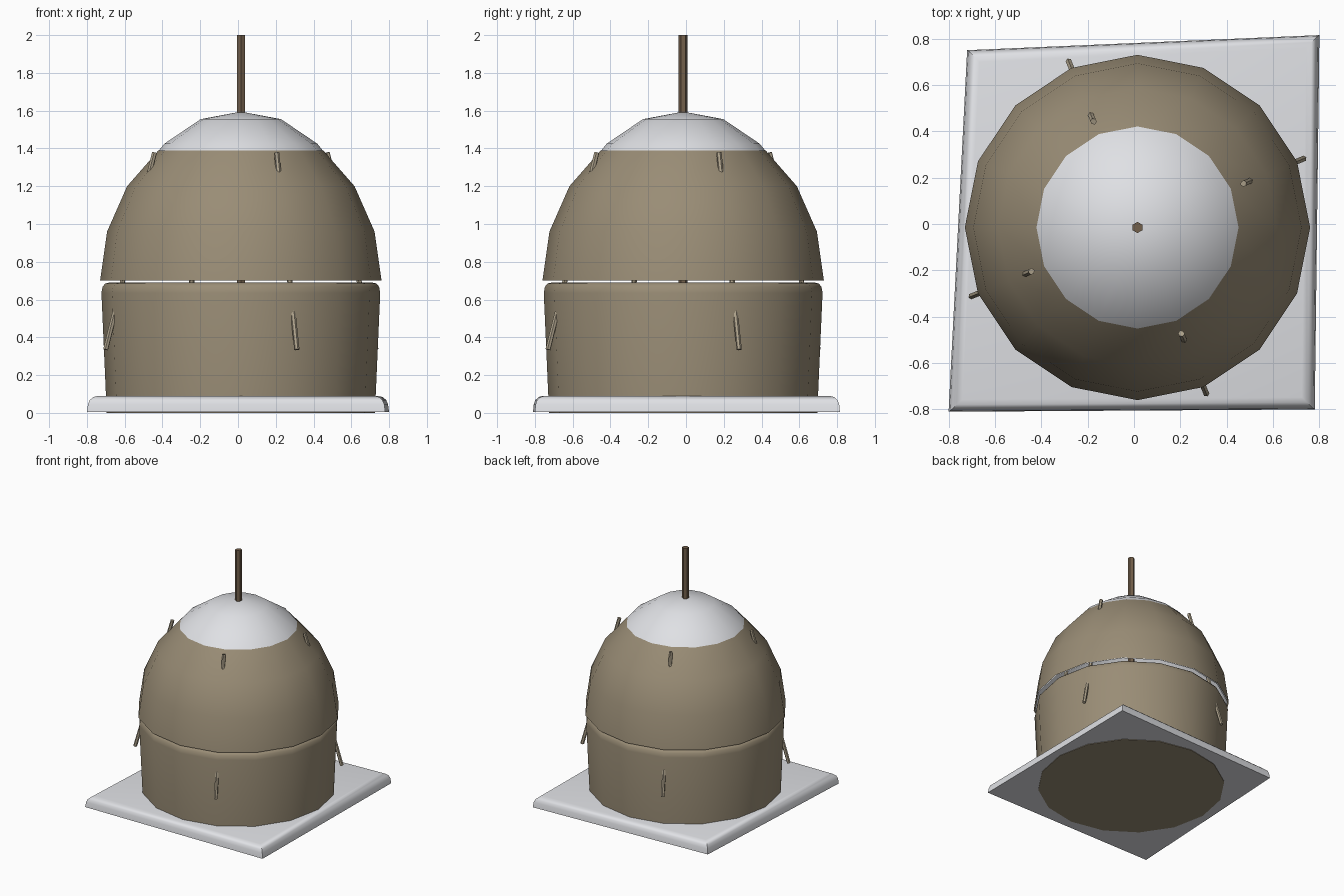
import bpy, bmesh, math
from mathutils import Vector

if "Cube" in bpy.data.objects:
    bpy.data.objects.remove(bpy.data.objects["Cube"])

CX, CY = 0.015, -0.015   # axis of the hut


def material(name, rgb):
    m = bpy.data.materials.new(name)
    m.diffuse_color = (*rgb, 1)
    m.use_nodes = True
    m.node_tree.nodes["Principled BSDF"].inputs["Base Color"].default_value = m.diffuse_color
    return m


HIDE = material("hide_brown", (0.32, 0.265, 0.18))
CLOTH = material("pale_grey", (0.74, 0.75, 0.78))
WOOD = material("dark_wood", (0.17, 0.115, 0.07))
STICK = material("light_wood", (0.42, 0.36, 0.26))


def finish(name, bm, mat, angle=40):
    bmesh.ops.recalc_face_normals(bm, faces=bm.faces)
    me = bpy.data.meshes.new(name)
    bm.to_mesh(me)
    bm.free()
    ob = bpy.data.objects.new(name, me)
    bpy.context.collection.objects.link(ob)
    me.materials.append(mat)
    bpy.ops.object.select_all(action='DESELECT')
    ob.select_set(True)
    bpy.context.view_layer.objects.active = ob
    bpy.ops.object.shade_smooth_by_angle(angle=math.radians(angle))
    return ob


def lathe(name, profile, mat, sides=16, cap_bottom=False, cap_top=False):
    """Revolve (radius, height) pairs; a zero radius becomes a tip."""
    bm = bmesh.new()
    rings = []
    for r, z in profile:
        n = sides if r else 1
        rings.append([bm.verts.new((CX + r * math.cos(math.tau * i / sides),
                                    CY + r * math.sin(math.tau * i / sides), z))
                      for i in range(n)])
    for a, b in zip(rings, rings[1:]):
        for i in range(sides):
            j = (i + 1) % sides
            if len(b) == 1:
                bm.faces.new((a[i], a[j], b[0]))
            else:
                bm.faces.new((a[i], a[j], b[j], b[i]))
    if cap_bottom:
        bm.faces.new(rings[0])
    if cap_top:
        bm.faces.new(rings[-1])
    return finish(name, bm, mat, 50)


def rod(name, a, b, radius, mat):
    a, b = Vector(a), Vector(b)
    bm = bmesh.new()
    bmesh.ops.create_cone(bm, cap_ends=True, segments=6, radius1=radius,
                          radius2=radius, depth=(b - a).length)
    ob = finish(name, bm, mat, 30)
    ob.location = (a + b) / 2
    if abs((b - a).normalized().z) < 0.9999:
        ob.rotation_euler = (b - a).to_track_quat('Z', 'Y').to_euler()
    return ob


# Uneven ground slab with rounded upper edges
bm = bmesh.new()
corners = [(-0.80, -0.81), (0.78, -0.80), (0.80, 0.815), (-0.72, 0.75)]
low = [bm.verts.new((x, y, 0.004)) for x, y in corners]
high = [bm.verts.new((x * 0.985, y * 0.99, 0.09)) for x, y in corners]
bm.faces.new(low)
bm.faces.new(high)
for i in range(4):
    j = (i + 1) % 4
    bm.faces.new((low[i], low[j], high[j], high[i]))
top_edges = [e for e in bm.edges if all(v in high for v in e.verts)]
bmesh.ops.bevel(bm, geom=top_edges, offset=0.045, segments=3, profile=0.5,
                affect='EDGES')
finish("ground_slab", bm, CLOTH, 40)

# Lower wall, slightly flared with a rounded top rim
lathe("lower_wall", [(0.71, 0.0), (0.738, 0.635), (0.732, 0.668), (0.718, 0.685),
                     (0.695, 0.69)], HIDE, cap_bottom=True, cap_top=True)

# Pale inner dome that shows as the cap
lathe("inner_dome", [(0.735, 0.70), (0.70, 0.957), (0.592, 1.195), (0.405, 1.425),
                     (0.213, 1.555), (0, 1.595)], CLOTH)

# Brown outer cover, open at the crown
lathe("outer_cover", [(0.745, 0.70), (0.708, 0.96), (0.602, 1.20), (0.436, 1.39)], HIDE)

# Centre pole
rod("centre_pole", (CX, CY, 0.05), (CX, CY, 2.0), 0.024, WOOD)

# Four leaning support sticks that pierce the dome and the wall
for k in range(4):
    t = math.radians(22.5 + 90 * k)
    c, s = math.cos(t), math.sin(t)
    rod(f"support_stick_{k + 1}", (CX + 0.775 * c, CY + 0.775 * s, 0.335),
        (CX + 0.495 * c, CY + 0.495 * s, 1.378), 0.014, STICK)
